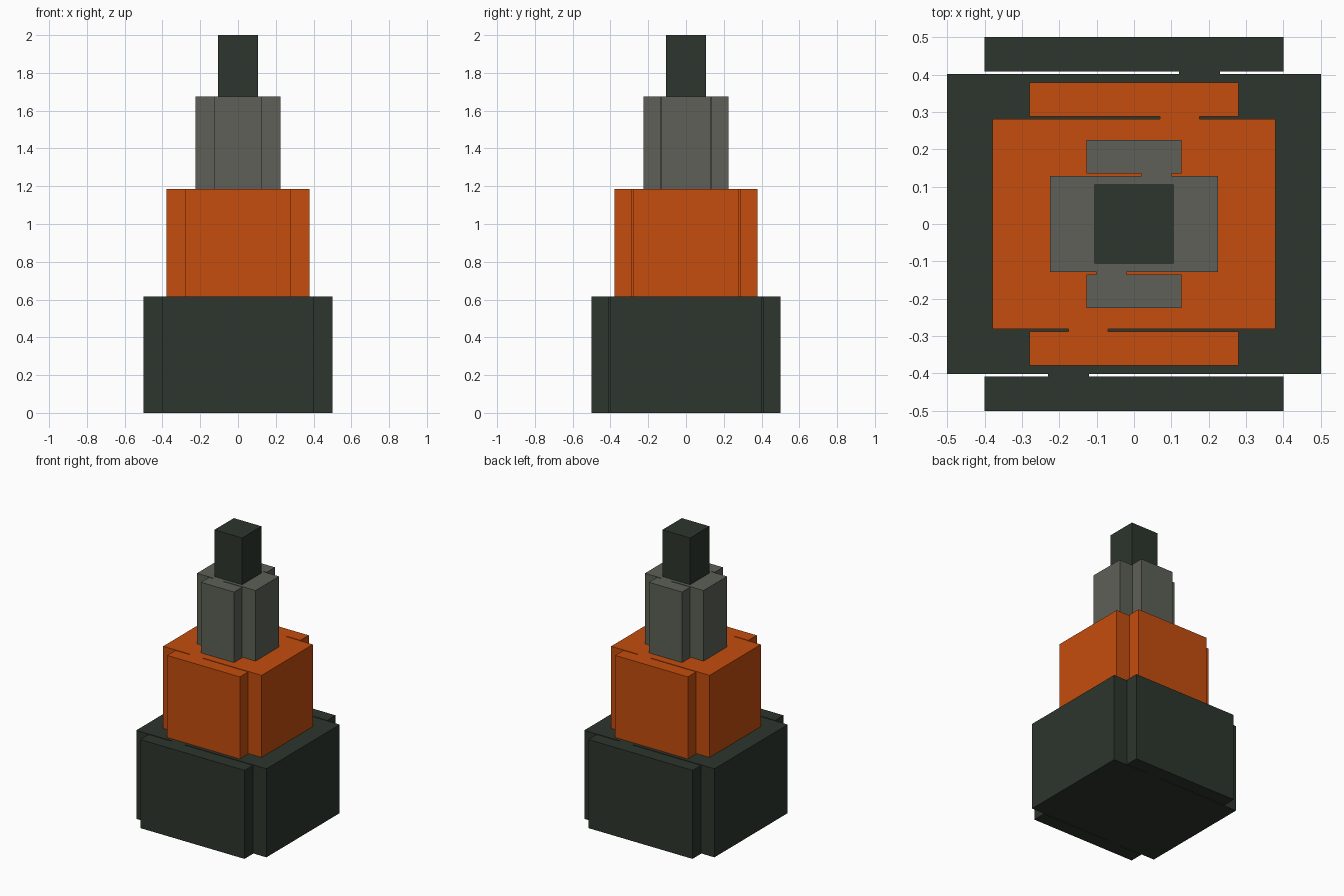
import bpy

if "Cube" in bpy.data.objects:
    bpy.data.objects.remove(bpy.data.objects["Cube"])


def material(name, color):
    m = bpy.data.materials.new(name)
    m.diffuse_color = (*color, 1)
    m.use_nodes = True
    m.node_tree.nodes["Principled BSDF"].inputs["Base Color"].default_value = m.diffuse_color
    return m


charcoal = material("charcoal green", (0.026, 0.036, 0.026))
orange = material("burnt orange", (0.558, 0.074, 0.004))
grey = material("stone grey", (0.109, 0.117, 0.095))


def box(name, lo, hi, mat):
    """Axis-aligned box between two opposite corners."""
    bpy.ops.mesh.primitive_cube_add(size=1, location=[(a + b) / 2 for a, b in zip(lo, hi)])
    ob = bpy.context.object
    ob.name = name
    ob.scale = [b - a for a, b in zip(lo, hi)]
    bpy.ops.object.transform_apply(location=False, rotation=False, scale=True)
    ob.data.materials.append(mat)
    return ob


# name, bottom, top, outer half width, inner half width, tab start, tab end, colour
tiers = [
    ("base_tier", 0.0, 0.615, 0.5, 0.402, 0.12, 0.23, charcoal),
    ("middle_tier", 0.615, 1.185, 0.378, 0.281, 0.07, 0.175, orange),
    ("upper_tier", 1.185, 1.675, 0.225, 0.129, 0.02, 0.10, grey),
]
gap = 0.006

for name, z0, z1, outer, inner, t0, t1, mat in tiers:
    # Wide core block
    box(name + "_core", (-outer, -inner, z0), (outer, inner, z1), mat)
    for side, s in (("front", -1), ("back", 1)):
        # Slab held off the core by a narrow slit
        y = sorted((s * (inner + gap), s * outer))
        x_slab = inner - 0.002
        box(f"{name}_{side}_slab", (-x_slab, y[0], z0), (x_slab, y[1], z1), mat)
        # Small tab bridging the slit, offset to opposite sides front and back
        x = sorted((s * t0, s * t1))
        y = sorted((s * inner, s * (inner + gap)))
        box(f"{name}_{side}_tab", (x[0], y[0], z0), (x[1], y[1], z1), mat)

# Square spire on top
box("spire", (-0.106, -0.106, 1.675), (0.106, 0.106, 2.0), charcoal)
